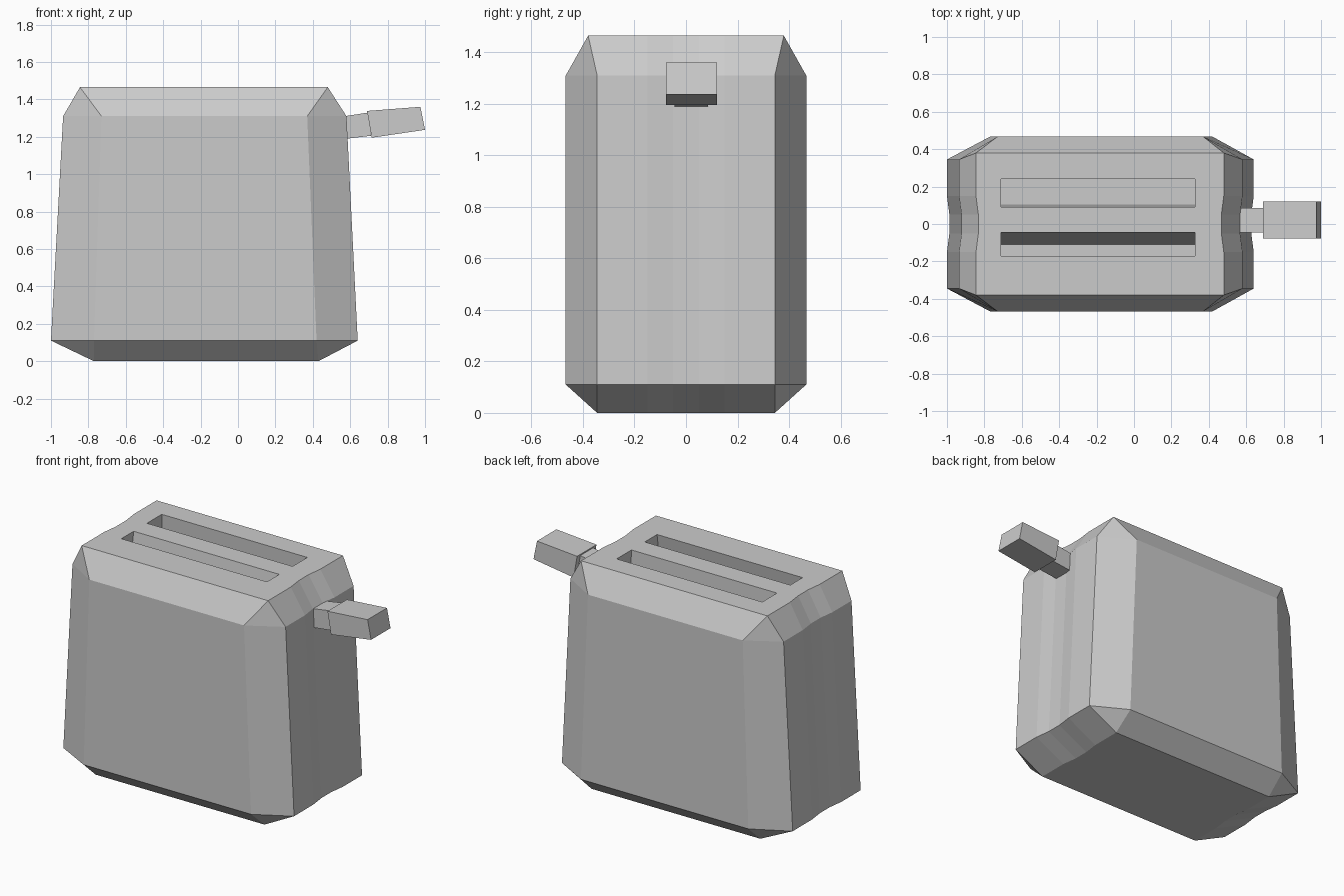
import bpy, bmesh

if "Cube" in bpy.data.objects:
    bpy.data.objects.remove(bpy.data.objects["Cube"])


def make_object(name, bm):
    bmesh.ops.remove_doubles(bm, verts=bm.verts, dist=0.0005)
    bmesh.ops.recalc_face_normals(bm, faces=bm.faces)
    mesh = bpy.data.meshes.new(name)
    bm.to_mesh(mesh)
    bm.free()
    obj = bpy.data.objects.new(name, mesh)
    bpy.context.collection.objects.link(obj)
    return obj


def loft(name, rings):
    """Skin a list of equal-length point rings and cap both ends."""
    bm = bmesh.new()
    vs = [[bm.verts.new(p) for p in ring] for ring in rings]
    n = len(vs[0])
    for a, b in zip(vs, vs[1:]):
        for i in range(n):
            j = (i + 1) % n
            bm.faces.new((a[i], a[j], b[j], b[i]))
    bm.faces.new(vs[0][::-1])
    bm.faces.new(vs[-1])
    return make_object(name, bm)


def body_ring(z, x0, x1, c0, c1, ye, ys):
    """Chamfered rectangle whose two ends have a shallow central channel."""
    d = 0.013
    end = [(-ye, 0), (-0.15, 0), (-0.05, d), (0.05, d), (0.15, 0), (ye, 0)]
    ring = [(x1 - i, y, z) for y, i in end]
    ring += [(c1, ys, z), (c0, ys, z)]
    ring += [(x0 + i, y, z) for y, i in reversed(end)]
    ring += [(c0, -ys, z), (c1, -ys, z)]
    return ring


# Body: bottom, lower edge, shoulder, top
body = loft("toaster_body", [
    body_ring(0.0, -0.77, 0.43, -0.77, 0.43, 0.345, 0.345),
    body_ring(0.11, -1.0, 0.64, -0.77, 0.42, 0.345, 0.467),
    body_ring(1.31, -0.935, 0.58, -0.73, 0.37, 0.345, 0.467),
    body_ring(1.465, -0.845, 0.48, -0.845, 0.48, 0.38, 0.38),
])


def rect(z, x0, x1, y0, y1):
    return [(x0, y0, z), (x1, y0, z), (x1, y1, z), (x0, y1, z)]


# Bread slots, cut with slightly leaning walls
TOP, FLOOR = 1.465, 1.05
for name, top_y, floor_y in (("back_slot_cutter", (0.09, 0.24), (0.105, 0.255)),
                             ("front_slot_cutter", (-0.17, -0.045), (-0.235, -0.11))):
    cutter = loft(name, [
        rect(FLOOR, -0.71, 0.325, *floor_y),
        rect(TOP, -0.71, 0.325, *top_y),
        rect(TOP + 0.1, -0.71, 0.325, *top_y),
    ])
    cutter.hide_render = True
    cutter.hide_set(True)
    mod = body.modifiers.new(name, 'BOOLEAN')
    mod.operation = 'DIFFERENCE'
    mod.solver = 'EXACT'
    mod.object = cutter


# Lever: side profile (x, z) extruded across y
def lever_part(name, profile, y0, y1):
    return loft(name, [[(x, y, z) for x, z in profile] for y in (y0, y1)])


lever_part("lever_neck",
           [(0.54, 1.185), (0.71, 1.205), (0.70, 1.33), (0.54, 1.305)], -0.045, 0.085)
lever_part("lever_handle",
           [(0.715, 1.195), (1.0, 1.237), (0.975, 1.36), (0.69, 1.338)], -0.077, 0.12)
